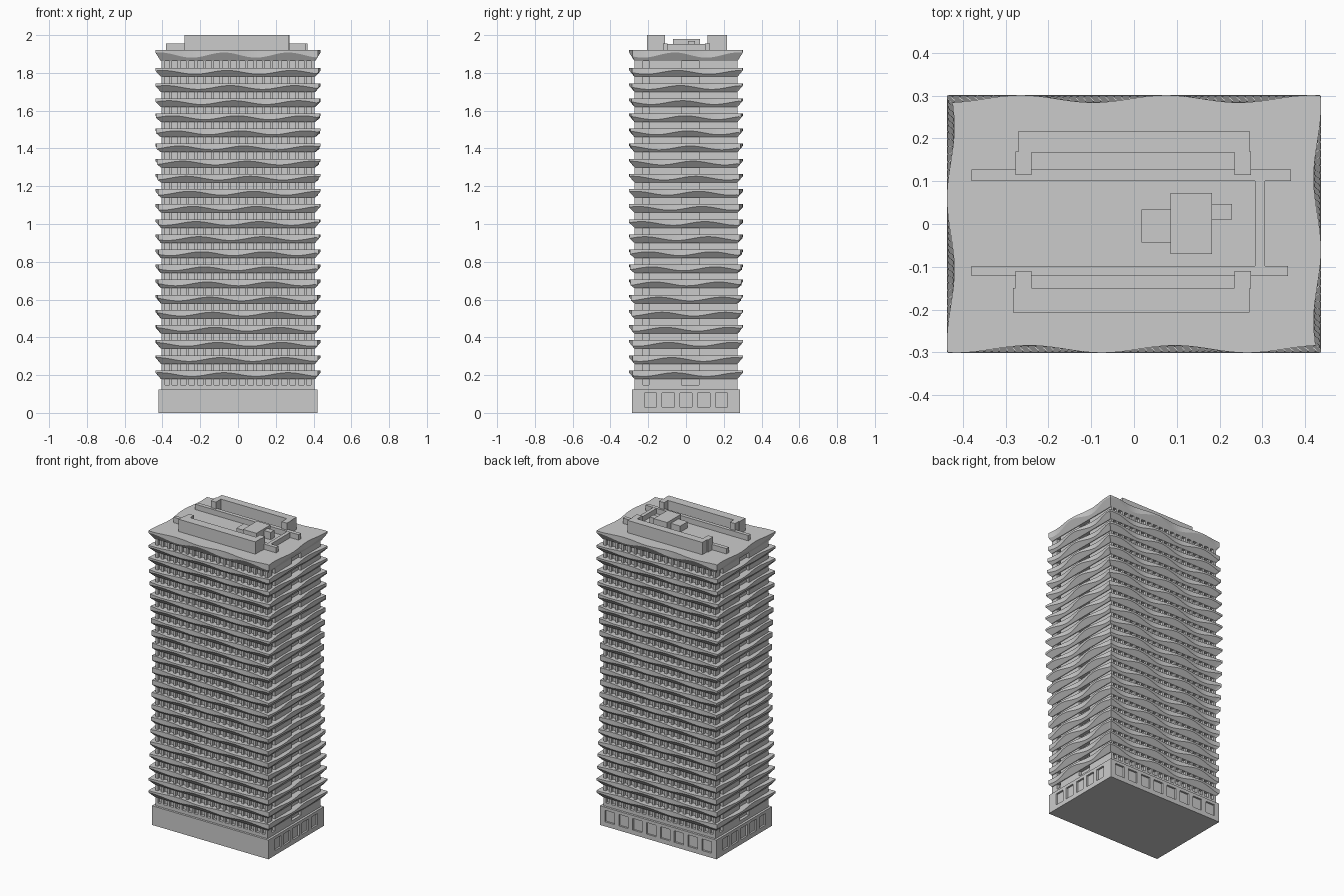
import bpy, bmesh, math
from mathutils import Matrix, Vector

if "Cube" in bpy.data.objects:
    bpy.data.objects.remove(bpy.data.objects["Cube"])

concrete = bpy.data.materials.new("pale_concrete")
concrete.use_nodes = True
colour = (0.6, 0.6, 0.6, 1)
concrete.diffuse_color = colour
concrete.node_tree.nodes["Principled BSDF"].inputs["Base Color"].default_value = colour


def finish(bm, name):
    bmesh.ops.recalc_face_normals(bm, faces=bm.faces)
    mesh = bpy.data.meshes.new(name)
    bm.to_mesh(mesh)
    bm.free()
    mesh.materials.append(concrete)
    obj = bpy.data.objects.new(name, mesh)
    bpy.context.collection.objects.link(obj)
    return obj


def add_box(bm, x0, x1, y0, y1, z0, z1, turn=Matrix()):
    size = Matrix.Diagonal((x1 - x0, y1 - y0, z1 - z0, 1))
    place = Matrix.Translation(((x0 + x1) / 2, (y0 + y1) / 2, (z0 + z1) / 2))
    bmesh.ops.create_cube(bm, size=1, matrix=turn @ place @ size)


def boxes(name, *specs):
    bm = bmesh.new()
    for spec in specs:
        add_box(bm, *spec)
    return finish(bm, name)


def row(count, pitch, width):
    """Opening intervals evenly spaced about the middle of a face."""
    mids = [(i - (count - 1) / 2) * pitch for i in range(count)]
    return [(m - width / 2, m + width / 2) for m in mids]


def facade(name, face, half, out, depth, z0, z1, openings):
    """Wall piers left standing between openings; faces run front, right, back, left."""
    turn = Matrix.Rotation(face * math.pi / 2, 4, 'Z')
    bm = bmesh.new()
    start = -half
    for a, b in openings + [(half, half)]:
        add_box(bm, start, a, -out, -out + depth, z0, z1, turn)
        start = b
    return finish(bm, name)


FACES = ("front", "right", "back", "left")

# Podium with recessed bays on three sides
BX, BY, BH, CUT = 0.42, 0.287, 0.125, 0.012
boxes("podium_core", (-BX + CUT, BX - CUT, -BY + CUT, BY - CUT, 0, BH - 0.005))
boxes("podium_plinth", (-BX, BX, -BY, BY, 0, 0.03))
boxes("podium_cornice", (-BX, BX, -BY, BY, 0.105, BH))
for f, label in enumerate(FACES):
    half, out = ((BX, BY), (BY, BX))[f % 2]
    bays = ([], row(5, 0.094, 0.064), row(8, 0.1, 0.068), row(5, 0.094, 0.064))[f]
    facade("podium_wall_" + label, f, half, out, CUT, 0.03, 0.105, bays)

# Tower shaft with piers running behind all the floor slabs
TX, TY, REVEAL, TOP = 0.405, 0.273, 0.018, 1.9
boxes("tower_core", (-TX + REVEAL, TX - REVEAL, -TY + REVEAL, TY - REVEAL, 0.1, TOP))
boxes("tower_sill", (-TX, TX, -TY, TY, 0.12, 0.147))
for f, label in enumerate(FACES):
    half, out = ((TX, TY), (TY, TX))[f % 2]
    windows = [(-0.228, -0.196), (-0.025, 0.07)] if f % 2 else row(18, 0.0445, 0.029)
    facade("tower_piers_" + label, f, half, out, REVEAL, 0.14, TOP, windows)

# Rippled floor slabs: straight soffit ring, wavy rim, flat top
SX, SY, FLARE, RIPPLE, WAVE = 0.437, 0.301, 0.028, 0.017, 0.345


def recess(s, shift):
    return RIPPLE * (0.5 - 0.5 * math.cos(2 * math.pi * (s + 0.07 - shift) / WAVE))


def slab(name, top, thick, shift):
    bm = bmesh.new()
    rings = ([], [], [])
    for f in range(4):
        turn = Matrix.Rotation(f * math.pi / 2, 3, 'Z')
        half, out = ((SX, SY), (SY, SX))[f % 2]
        steps = (56, 40)[f % 2]
        # the ends of this face meet the recessed rims of its neighbours
        lo = -half + recess(out, shift)
        hi = half - recess(-out, shift)
        for i in range(steps):
            t = i / steps
            s = lo + (hi - lo) * t
            d = recess(-half + 2 * half * t, shift)
            rise = (thick - 0.012) * (FLARE - d) / FLARE
            inner = (half - FLARE) * (2 * t - 1)
            points = ((inner, FLARE - out, top - thick),
                      (s, d - out, top - thick + rise),
                      (s, d - out, top))
            for ring, p in zip(rings, points):
                ring.append(bm.verts.new(turn @ Vector(p)))
    n = len(rings[0])
    for low, high in zip(rings, rings[1:]):
        for i in range(n):
            j = (i + 1) % n
            bm.faces.new((low[i], low[j], high[j], high[i]))
    bm.faces.new(rings[0])
    bm.faces.new(rings[2])
    return finish(bm, name)


FLOORS = 21
for k in range(FLOORS):
    slab(f"floor_slab_{k + 1}", 0.225 + 0.08 * k, 0.045, WAVE * (FLOORS - k) / FLOORS)
slab("roof_slab", 1.92, 0.057, 0)

# Rooftop screens, kerbs and plant
R = 1.915
boxes("roof_screen_back", (-0.27, 0.27, 0.167, 0.217, R, 2),
      (-0.277, -0.24, 0.115, 0.169, R, 2), (0.235, 0.273, 0.115, 0.169, R, 2))
boxes("roof_screen_front", (-0.283, 0.27, -0.207, -0.149, R, 2),
      (-0.277, -0.24, -0.151, -0.11, R, 2), (0.235, 0.273, -0.151, -0.11, R, 2))
boxes("roof_kerb_back", (-0.38, 0.367, 0.101, 0.127, R, 1.955))
boxes("roof_kerb_front", (-0.38, 0.36, -0.122, -0.098, R, 1.955))
boxes("roof_kerb_cross", (0.283, 0.306, -0.099, 0.102, R, 1.954))
boxes("plant_room", (0.085, 0.182, -0.07, 0.073, R, 1.98))
boxes("plant_box_left", (0.182, 0.229, 0.01, 0.047, R, 1.968))
boxes("plant_box_right", (0.018, 0.085, -0.043, 0.034, R, 1.96))
